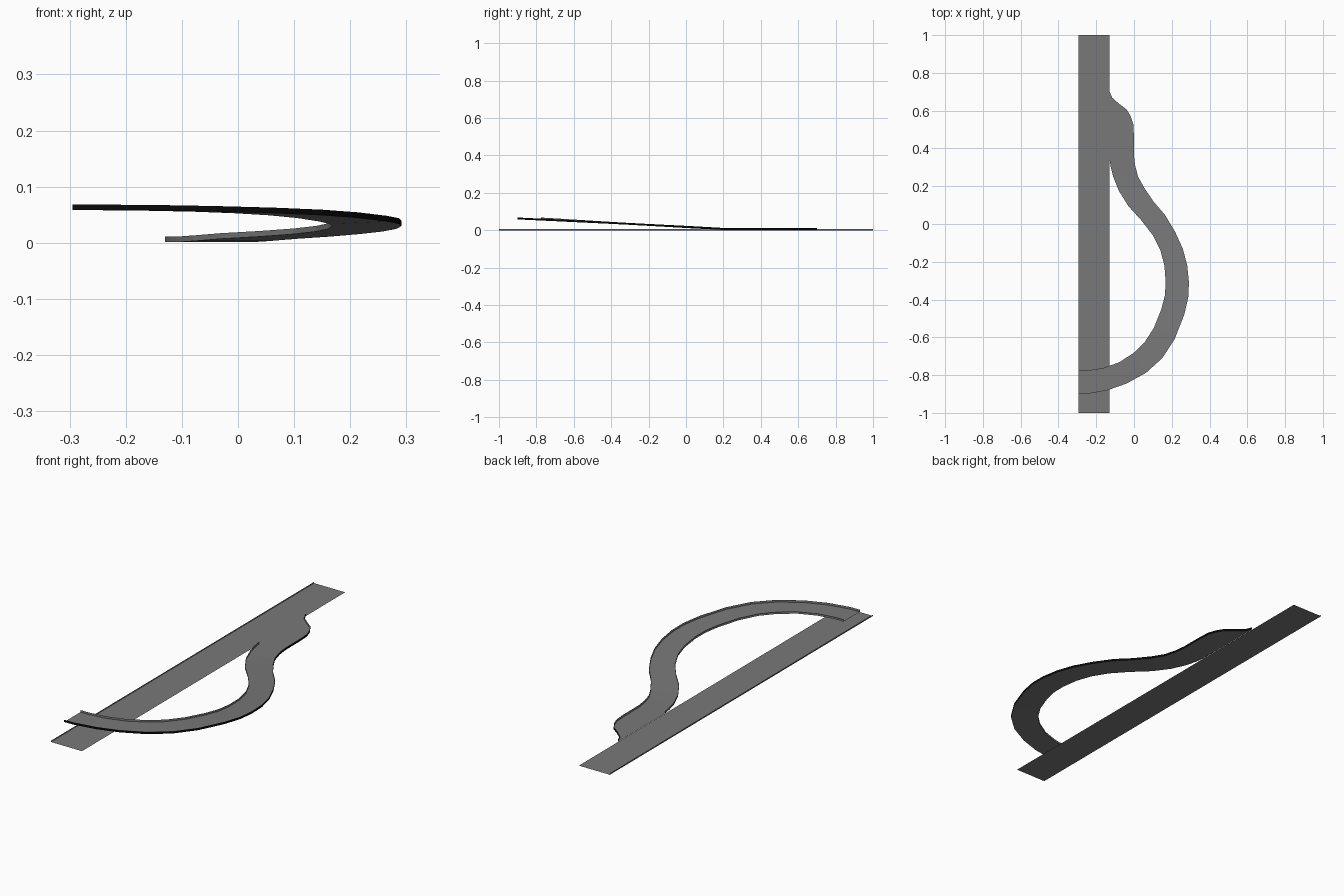
import bpy
from mathutils import Vector

if "Cube" in bpy.data.objects:
    bpy.data.objects.remove(bpy.data.objects["Cube"])


def make_mat(name, c):
    m = bpy.data.materials.new(name)
    m.diffuse_color = (c, c, c, 1)
    m.use_nodes = True
    m.node_tree.nodes["Principled BSDF"].inputs["Base Color"].default_value = m.diffuse_color
    return m


asphalt = make_mat("asphalt grey", 0.19)
black = make_mat("black edge", 0.003)


def strip(name, a, b, mat):
    """Ribbon of quads between two matching point rows."""
    n = len(a)
    faces = [(i, n + i, n + i + 1, i + 1) for i in range(n - 1)]
    me = bpy.data.meshes.new(name)
    me.from_pydata([tuple(p) for p in a + b], [], faces)
    me.validate()
    me.materials.append(mat)
    ob = bpy.data.objects.new(name, me)
    bpy.context.collection.objects.link(ob)
    return ob


def raised(row, h):
    return [p + Vector((0, 0, h)) for p in row]


def inset(row, toward, d):
    return [p + (q - p).normalized() * d for p, q in zip(row, toward)]


# Straight main road with a low lip on the left edge
XL, XR = -0.295, -0.13
left = [Vector((XL, 1, 0)), Vector((XL, -1, 0))]
right = [Vector((XR, 1, 0)), Vector((XR, -1, 0))]
strip("main_road", left, right, asphalt)
strip("main_road_left_lip", raised(left, 0.006), left, asphalt)

# Ramp stations: left x, left y, right x, right y
stations = [
    (-.13, .70, -.129, .70), (-.13, .67, -.115, .668), (-.13, .64, -.08, .637),
    (-.13, .61, -.04, .607), (-.13, .575, -.017, .57), (-.13, .54, -.004, .53),
    (-.13, .49, -.001, .48), (-.13, .345, 0, .36), (-.123, .30, .006, .31),
    (-.11, .25, .022, .25), (-.08, .175, .055, .19), (-.03, .095, .105, .117),
    (.04, .018, .165, .047), (.10, -.06, .217, -.04), (.14, -.14, .258, -.13),
    (.161, -.22, .282, -.22), (.168, -.31, .291, -.31), (.163, -.38, .287, -.39),
    (.145, -.45, .266, -.48), (.105, -.55, .215, -.61), (.055, -.628, .15, -.71),
    (-.005, -.685, .065, -.787), (-.08, -.733, -.04, -.845),
    (-.165, -.763, -.14, -.88), (-.25, -.776, -.245, -.899), (XL, -.776, XL, -.90)]


def deck_z(y):
    return 0.001 + max(0, 0.22 - y) * 0.054


inner, outer = [], []
for lx, ly, rx, ry in stations:
    z = deck_z((ly + ry) / 2)
    inner.append(Vector((lx, ly, z)))
    outer.append(Vector((rx, ry, z)))

# Ramp deck, climbing over the road
strip("ramp_deck", inner, outer, asphalt)

# Ramp kerbs: grey on the inner edge, black outside face on the outer edge
H = 0.010
free = inner[7:]
strip("inner_kerb", raised(free, H), free, asphalt)
face = inset(outer[1:], inner[1:], 0.001)
strip("outer_kerb_inside", raised(face, H), face, asphalt)
strip("outer_kerb_outside", outer, raised(outer, H), black)
